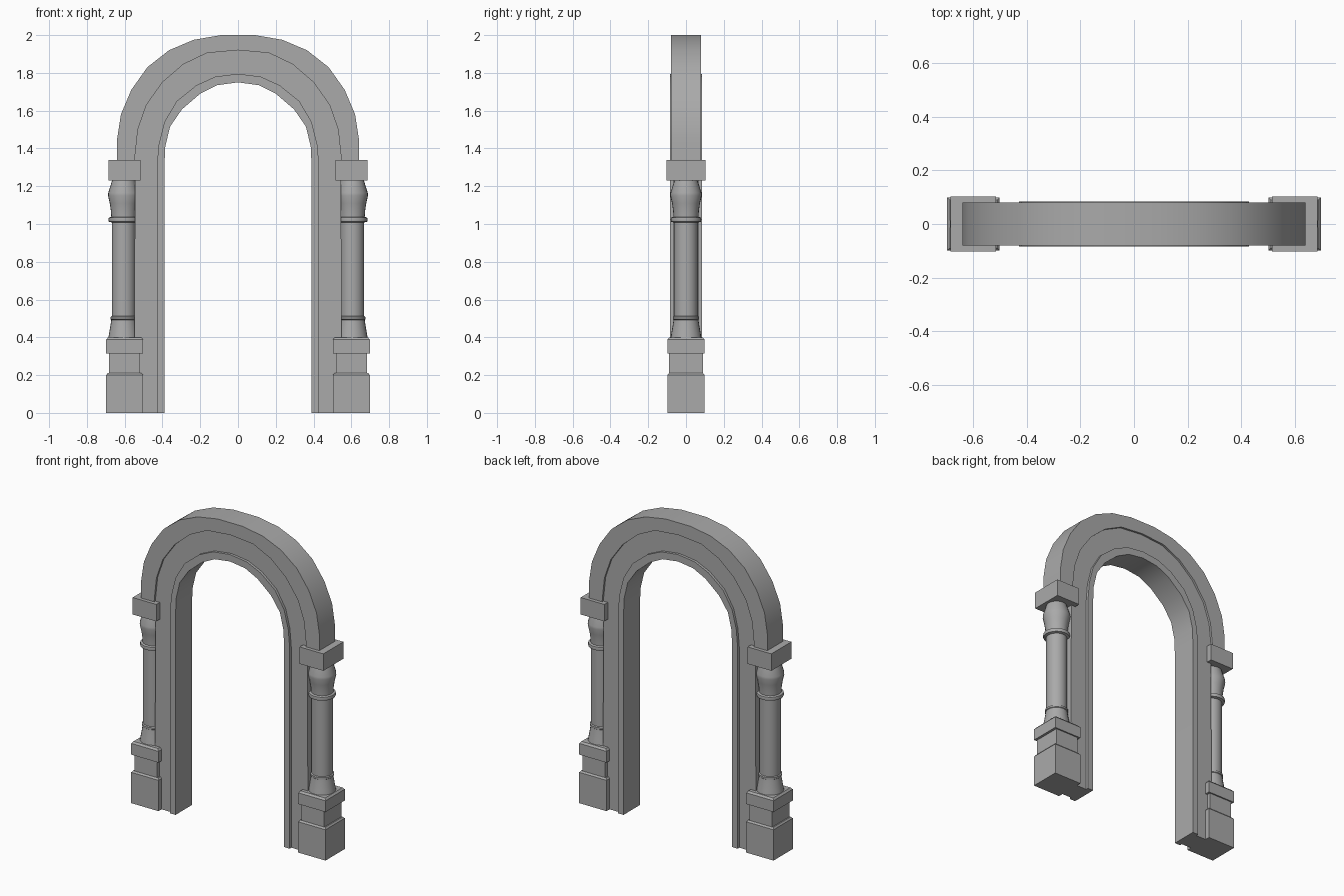
import bpy, bmesh, math

if "Cube" in bpy.data.objects:
    bpy.data.objects.remove(bpy.data.objects["Cube"])

stone = bpy.data.materials.new("grey_stone")
stone.diffuse_color = (0.4, 0.4, 0.4, 1)
stone.use_nodes = True
stone.node_tree.nodes["Principled BSDF"].inputs["Base Color"].default_value = stone.diffuse_color


def finish(bm, name):
    bmesh.ops.recalc_face_normals(bm, faces=bm.faces)
    me = bpy.data.meshes.new(name)
    bm.to_mesh(me)
    bm.free()
    ob = bpy.data.objects.new(name, me)
    bpy.context.collection.objects.link(ob)
    me.materials.append(stone)
    bpy.ops.object.select_all(action='DESELECT')
    bpy.context.view_layer.objects.active = ob
    ob.select_set(True)
    bpy.ops.object.shade_smooth_by_angle(angle=math.radians(30))
    return ob


def full(half):
    """Mirror a right-hand half outline (foot to crown) into a whole arch line."""
    return half + [(-x, z) for x, z in reversed(half) if x > 0]


def arch_band(name, outer, inner, depth):
    """Solid band between two arch lines, front and back at y = -/+ depth."""
    o, i = full(outer), full(inner)
    bm = bmesh.new()
    face = bm.faces.new([bm.verts.new((x, -depth, z)) for x, z in o + i[::-1]])
    ext = bmesh.ops.extrude_face_region(bm, geom=[face], use_keep_orig=True)
    moved = [v for v in ext["geom"] if isinstance(v, bmesh.types.BMVert)]
    bmesh.ops.translate(bm, verts=moved, vec=(0, 2 * depth, 0))
    return finish(bm, name)


def loft(name, cx, sections):
    """Stack of rectangles (half x, half y, z) closed at both ends."""
    bm = bmesh.new()
    rings = [[bm.verts.new((cx + sx * hx, sy * hy, z))
              for sx, sy in ((-1, -1), (1, -1), (1, 1), (-1, 1))] for hx, hy, z in sections]
    for a, b in zip(rings, rings[1:]):
        for k in range(4):
            bm.faces.new((a[k], a[(k + 1) % 4], b[(k + 1) % 4], b[k]))
    bm.faces.new(rings[0][::-1])
    bm.faces.new(rings[-1])
    return finish(bm, name)


def lathe(name, cx, profile, n=24):
    """Turned shape from (radius, z) points."""
    bm = bmesh.new()
    rings = [[bm.verts.new((cx + r * math.cos(2 * math.pi * k / n),
                            r * math.sin(2 * math.pi * k / n), z)) for k in range(n)]
             for r, z in profile]
    for a, b in zip(rings, rings[1:]):
        for k in range(n):
            bm.faces.new((a[k], a[(k + 1) % n], b[(k + 1) % n], b[k]))
    bm.faces.new(rings[0][::-1])
    bm.faces.new(rings[-1])
    return finish(bm, name)


# Half outlines of the arch lines, springing to crown
extrados = [(.64, 1.45), (.62, 1.58), (.565, 1.71), (.48, 1.83),
            (.365, 1.92), (.235, 1.975), (.09, 2.0)]
middle = [(.545, 1.36), (.53, 1.50), (.485, 1.63), (.40, 1.75),
          (.29, 1.845), (.165, 1.905), (0, 1.92)]
trim = [(.43, 1.30), (.42, 1.42), (.39, 1.54), (.325, 1.65),
        (.22, 1.735), (.12, 1.78), (0, 1.795)]
opening = [(.39, 1.30), (.385, 1.41), (.36, 1.515), (.297, 1.607),
           (.20, 1.69), (.11, 1.735), (0, 1.75)]

# Arch: outer band, recessed panel running to the ground, raised inner trim
arch_band("outer_arch_band", [(.64, 1.28)] + extrados, [(.55, 1.28)] + middle, .08)
arch_band("recessed_arch_panel", [(.55, 0)] + middle, [(.43, 0)] + trim, .067)
arch_band("inner_arch_trim", [(.43, 0)] + trim, [(.39, 0)] + opening, .084)

# Column profile: flared foot, ring, shaft, collar, bell capital
column = [(.082, .395), (.076, .43), (.069, .47), (.066, .493), (.070, .496), (.070, .508),
          (.063, .512), (.063, 1.008), (.079, 1.012), (.081, 1.022), (.079, 1.034),
          (.066, 1.038), (.068, 1.07), (.074, 1.11), (.083, 1.15), (.082, 1.165), (.06, 1.235)]

for side, s in (("left", -1), ("right", 1)):
    # Pedestal with a waist and chamfered edges
    loft(side + "_pedestal", s * .60,
         [(.098, .099, 0), (.098, .099, .20), (.09, .09, .21), (.082, .09, .21),
          (.082, .09, .315), (.098, .099, .315), (.098, .099, .388), (.088, .089, .40)])
    lathe(side + "_column", s * .605, column)
    # Square block carrying the arch
    loft(side + "_impost_block", s * .60, [(.085, .103, 1.23), (.085, .103, 1.34)])
